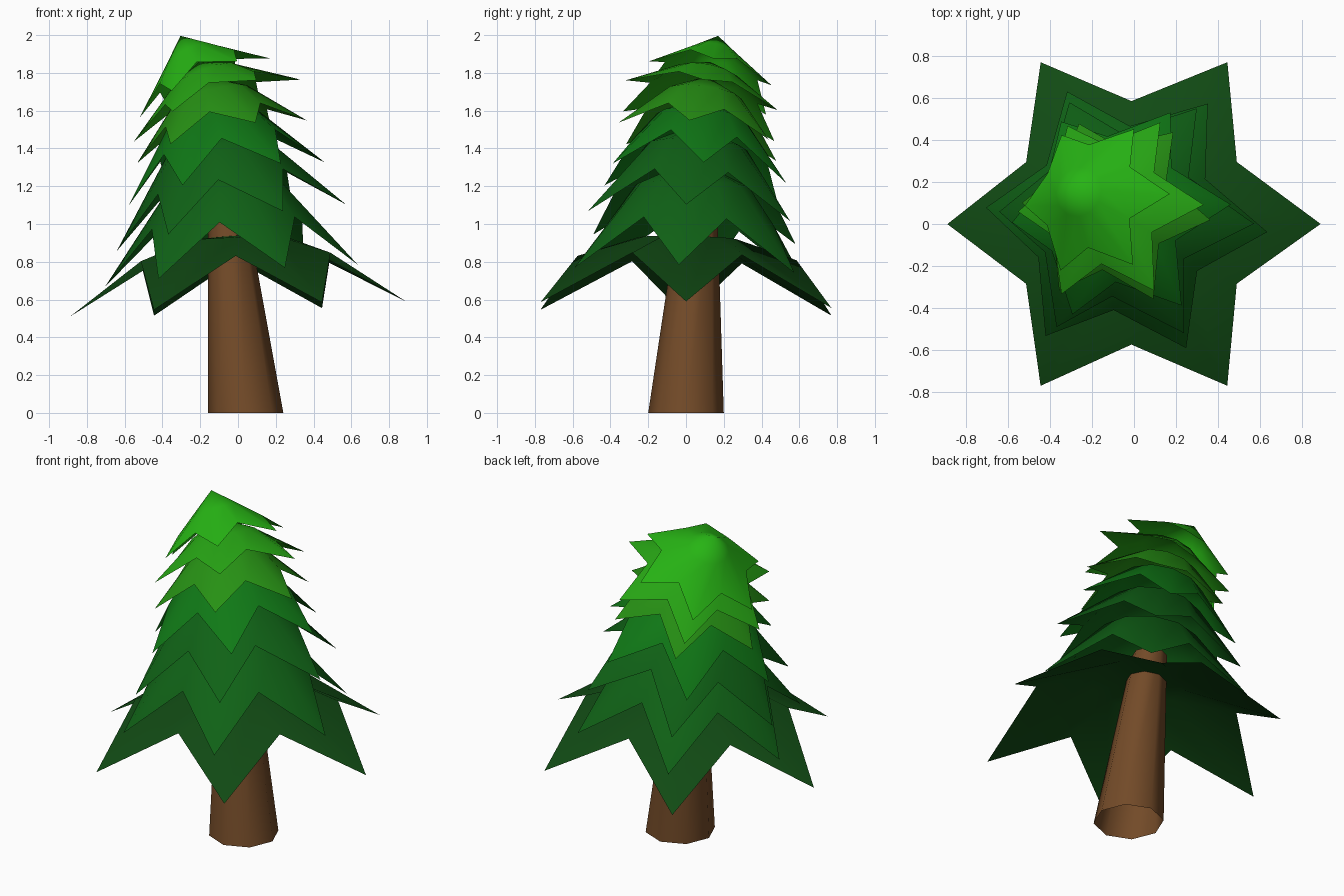
import bpy, bmesh, math
from mathutils import Vector

cube = bpy.data.objects.get("Cube")
if cube:
    bpy.data.objects.remove(cube, do_unlink=True)


def material(name, rgb):
    mat = bpy.data.materials.new(name)
    mat.use_nodes = True
    color = (*rgb, 1.0)
    mat.diffuse_color = color
    mat.node_tree.nodes["Principled BSDF"].inputs["Base Color"].default_value = color
    return mat


def finish(name, bm, mat):
    bm.normal_update()
    for face in bm.faces:
        face.smooth = True
    mesh = bpy.data.meshes.new(name)
    bm.to_mesh(mesh)
    bm.free()
    mesh.materials.append(mat)
    obj = bpy.data.objects.new(name, mesh)
    bpy.context.collection.objects.link(obj)
    return obj


def bridge(bm, lower, upper):
    n = len(lower)
    for i in range(n):
        j = (i + 1) % n
        bm.faces.new((lower[i], lower[j], upper[j], upper[i]))


def star_tier(name, mat, center, slope, yaw, tip_r, notch, shoulder, apex):
    """Six-pointed star skirt: tips at local z = 0, then notches, shoulder ring, apex."""
    bm = bmesh.new()
    normal = Vector((-slope[0], -slope[1], 1)).normalized()
    tilt = Vector((0, 0, 1)).rotation_difference(normal)

    def point(angle, radius, height):
        local = Vector((radius * math.cos(angle), radius * math.sin(angle), height))
        return bm.verts.new(Vector(center) + tilt @ local)

    angles = [math.radians(yaw + 30 * i) for i in range(12)]
    rim = [point(a, *((tip_r, 0) if i % 2 == 0 else notch)) for i, a in enumerate(angles)]
    ring = [point(a, *shoulder) for a in angles]
    top = point(0, 0, apex)
    bridge(bm, rim, ring)
    for i in range(12):
        bm.faces.new((ring[i], ring[(i + 1) % 12], top))
    return finish(name, bm, mat)


# Colours
bark = material("bark_brown", (0.17, 0.069, 0.021))
darkest = material("darkest_green", (0.0056, 0.07, 0.007))
deep = material("deep_green", (0.005, 0.122, 0.008))
middle = material("middle_green", (0.005, 0.19, 0.008))
leaf = material("leaf_green", (0.02, 0.284, 0.007))
bright = material("bright_green", (0.02, 0.376, 0.007))
brightest = material("brightest_green", (0.02, 0.456, 0.007))

# Leaning, tapered trunk, open at the bottom
bm = bmesh.new()
rings = []
for cx, cy, cz, r in ((0.04, 0, 0, 0.2), (-0.06, 0.065, 1.1, 0.1)):
    rings.append([bm.verts.new((cx + r * math.cos(i * math.pi / 4),
                                cy + r * math.sin(i * math.pi / 4), cz)) for i in range(8)])
bridge(bm, *rings)
finish("trunk", bm, bark)

# Foliage tiers, bottom to top, tilting more as they rise
star_tier("foliage_bottom", darkest, (0, 0, 0.55), (0.045, -0.02), 0,
          0.89, (0.58, 0.27), (0.26, 0.375), 0.39)
star_tier("foliage_second", deep, (-0.035, 0.02, 0.725), (0.085, -0.03), -5,
          0.675, (0.44, 0.275), (0.3, 0.48), 0.62)
star_tier("foliage_third", deep, (-0.035, 0.03, 0.98), (0.2, -0.06), -3,
          0.62, (0.39, 0.24), (0.27, 0.43), 0.56)
star_tier("foliage_fourth", middle, (-0.06, 0.05, 1.21), (0.23, -0.1), 4,
          0.535, (0.35, 0.21), (0.24, 0.36), 0.47)
star_tier("foliage_fifth", leaf, (-0.085, 0.06, 1.435), (0.24, -0.14), -6,
          0.465, (0.3, 0.13), (0.2, 0.26), 0.36)
star_tier("foliage_sixth", bright, (-0.11, 0.075, 1.6), (0.38, -0.21), 0,
          0.472, (0.29, 0.1), (0.18, 0.2), 0.28)
star_tier("foliage_top", brightest, (-0.175, 0.115, 1.72), (0.47, -0.2), 2,
          0.38, (0.25, 0.1), (0.12, 0.21), 0.31)
